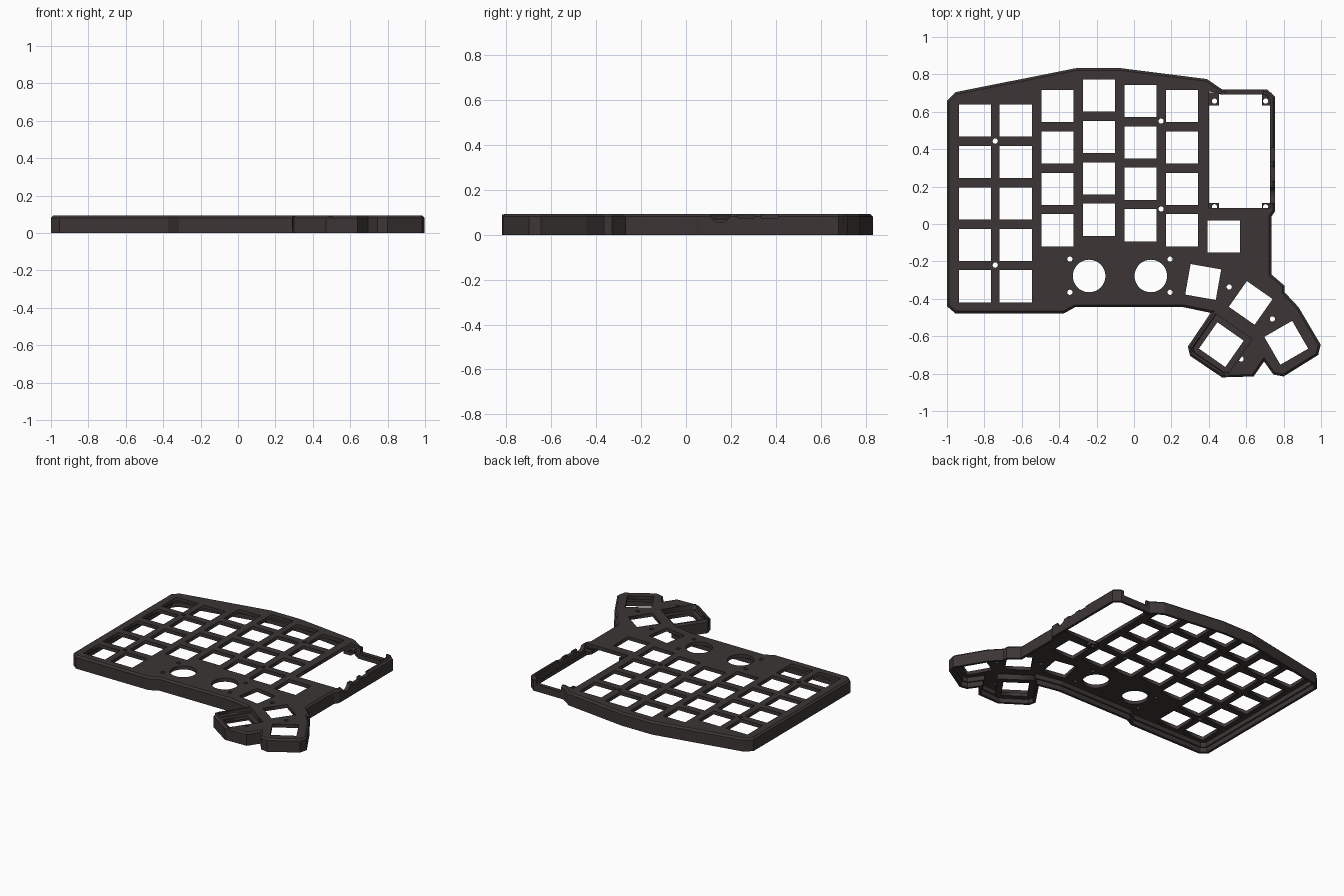
import bpy, bmesh, math
from mathutils import Vector

if "Cube" in bpy.data.objects:
    bpy.data.objects.remove(bpy.data.objects["Cube"])

TOP, UNDER, KEY = 0.093, 0.068, 0.172

mat = bpy.data.materials.new("dark_brown_grey")
mat.diffuse_color = (0.046, 0.036, 0.036, 1)
mat.use_nodes = True
mat.node_tree.nodes["Principled BSDF"].inputs["Base Color"].default_value = mat.diffuse_color


def rect(cx, cy, w, h, deg=0):
    a = math.radians(deg)
    c, s = math.cos(a), math.sin(a)
    return [(cx + x * c - y * s, cy + x * s + y * c)
            for x, y in ((-w/2, -h/2), (w/2, -h/2), (w/2, h/2), (-w/2, h/2))]


def circle(cx, cy, r, n=32):
    return [(cx + r * math.cos(2 * math.pi * i / n), cy + r * math.sin(2 * math.pi * i / n))
            for i in range(n)]


def inset(pts, d):
    """Mitred inset of a clockwise outline."""
    out = []
    for i, p in enumerate(pts):
        p, a, b = Vector(p), Vector(pts[i - 1]), Vector(pts[(i + 1) % len(pts)])
        u, v = (p - a).normalized(), (b - p).normalized()
        n1, n2 = Vector((u.y, -u.x)), Vector((v.y, -v.x))
        out.append(tuple(p + (n1 + n2) * d / (1 + n1.dot(n2))))
    return out


def finish(name, bm):
    bmesh.ops.remove_doubles(bm, verts=bm.verts, dist=1e-5)
    bmesh.ops.recalc_face_normals(bm, faces=bm.faces)
    me = bpy.data.meshes.new(name)
    bm.to_mesh(me)
    bm.free()
    me.materials.append(mat)
    ob = bpy.data.objects.new(name, me)
    bpy.context.collection.objects.link(ob)
    return ob


def slab(name, loops, z0, z1):
    """Flat slab from an outline followed by its holes."""
    cu = bpy.data.curves.new(name + "_profile", 'CURVE')
    cu.dimensions, cu.fill_mode, cu.extrude = '2D', 'BOTH', (z1 - z0) / 2
    for pts in loops:
        sp = cu.splines.new('POLY')
        sp.points.add(len(pts) - 1)
        for q, p in zip(sp.points, pts):
            q.co = (p[0], p[1], 0, 1)
        sp.use_cyclic_u = True
    tmp = bpy.data.objects.new(name + "_profile", cu)
    bpy.context.collection.objects.link(tmp)
    dg = bpy.context.evaluated_depsgraph_get()
    me = bpy.data.meshes.new_from_object(tmp.evaluated_get(dg))
    bm = bmesh.new()
    bm.from_mesh(me)
    bmesh.ops.translate(bm, verts=bm.verts, vec=(0, 0, (z0 + z1) / 2))
    bpy.data.objects.remove(tmp)
    return finish(name, bm)


# Case outline, clockwise from the left
outline = [(-1, .66), (-.955, .705), (-.31, .833), (-.07, .833), (.39, .775), (.47, .72),
           (.71, .72), (.755, .68), (.755, .07), (.735, .04), (.735, -.27), (.805, -.33),
           (.805, -.365), (.88, -.445), (.998, -.645), (.985, -.70), (.80, -.815),
           (.745, -.805), (.695, -.735), (.64, -.815), (.47, -.82), (.30, -.705),
           (.288, -.655), (.41, -.475), (.265, -.445), (-.315, -.445), (-.375, -.478),
           (-.955, -.478), (-1, -.44)]

# Key openings: columns of x, top y, count
holes = []
for x, y, n in ((-.85, .553, 5), (-.632, .553, 5), (-.409, .631, 4), (-.187, .687, 4),
                (.034, .658, 4), (.257, .631, 4), (.48, -.067, 1)):
    holes += [rect(x, y - .2215 * i, KEY, KEY) for i in range(n)]
holes += [rect(.37, -.31, .166, .166, -10), rect(.624, -.422, .168, .168, -35),
          rect(.814, -.635, KEY, KEY, 30)]

# Dial openings and screw holes
holes += [circle(x, -.278, .087, 48) for x in (-.24, .09)]
screws = [(-.742, .443), (-.742, -.22), (.145, .55), (.145, .08), (.509, -.337),
          (.74, -.508), (.573, -.722)]
screws += [(x, y) for x in (-.343, .193) for y in (-.188, -.365)]
holes += [circle(x, y, .014, 16) for x, y in screws]

# Display bay and the opening for the sunken thumb key
holes.append([(.40, .085), (.728, .085), (.728, .67), (.705, .693), (.475, .693), (.40, .71)])
THUMB = (.467, -.645)
holes.append(rect(*THUMB, .236, .236, -35))

top_plate = slab("top_plate", [inset(outline, .012)] + holes, UNDER, TOP)

# Perimeter wall: chamfered outside, stepped lip inside
bm = bmesh.new()
section = ((0, 0), (0, .081), (.012, TOP), (.028, UNDER), (.028, .035), (.018, .035), (.018, 0))
rings = [[bm.verts.new((x, y, z)) for x, y in inset(outline, d)] for d, z in section]
N = len(outline)
for k, a in enumerate(rings):
    b = rings[(k + 1) % len(rings)]
    for i in range(N):
        j = (i + 1) % N
        bm.faces.new((a[i], a[j], b[j], b[i]))
outer_wall = finish("outer_wall", bm)

# Sunken thumb key socket: sleeve and floor
slab("thumb_socket_sleeve", [rect(*THUMB, .252, .252, -35), rect(*THUMB, .236, .236, -35)],
     .03, TOP - .002)
slab("thumb_socket_floor", [rect(*THUMB, .236, .236, -35), rect(*THUMB, KEY, KEY, -35)],
     .03, .055)

# Screw tabs in the corners of the display bay
for i, (x, y, w, h, sx, sy) in enumerate(((.425, .668, .06, .07, .43, .657),
                                          (.709, .668, .05, .07, .704, .657),
                                          (.425, .088, .06, .05, .43, .092),
                                          (.709, .088, .05, .05, .704, .092))):
    slab(f"display_tab_{i + 1}", [rect(x, y, w, h), circle(sx, sy, .014, 16)], .045, .07)


# Cutters for the ports and the lowered back edge of the display bay
def box(bm, lo, hi):
    vs = bmesh.ops.create_cube(bm, size=1)["verts"]
    for v in vs:
        v.co = [l + (c + .5) * (h - l) for c, l, h in zip(v.co, lo, hi)]


bm = bmesh.new()
box(bm, (.49, .66, .05), (.69, .76, .12))
for y0, y1 in ((.23, .305), (.335, .41)):
    box(bm, (.715, y0, .075), (.78, y1, .12))
ends = [[bm.verts.new((x, .153 + p, .099 + q)) for p, q in circle(0, 0, .045, 24)]
        for x in (.715, .78)]
bm.faces.new(ends[0])
bm.faces.new(ends[1])
for i in range(24):
    j = (i + 1) % 24
    bm.faces.new((ends[0][i], ends[0][j], ends[1][j], ends[1][i]))
cutter = finish("port_cutter", bm)
cutter.hide_render = True
cutter.hide_set(True)
for ob in (top_plate, outer_wall):
    m = ob.modifiers.new("ports", 'BOOLEAN')
    m.operation, m.solver, m.object = 'DIFFERENCE', 'EXACT', cutter
